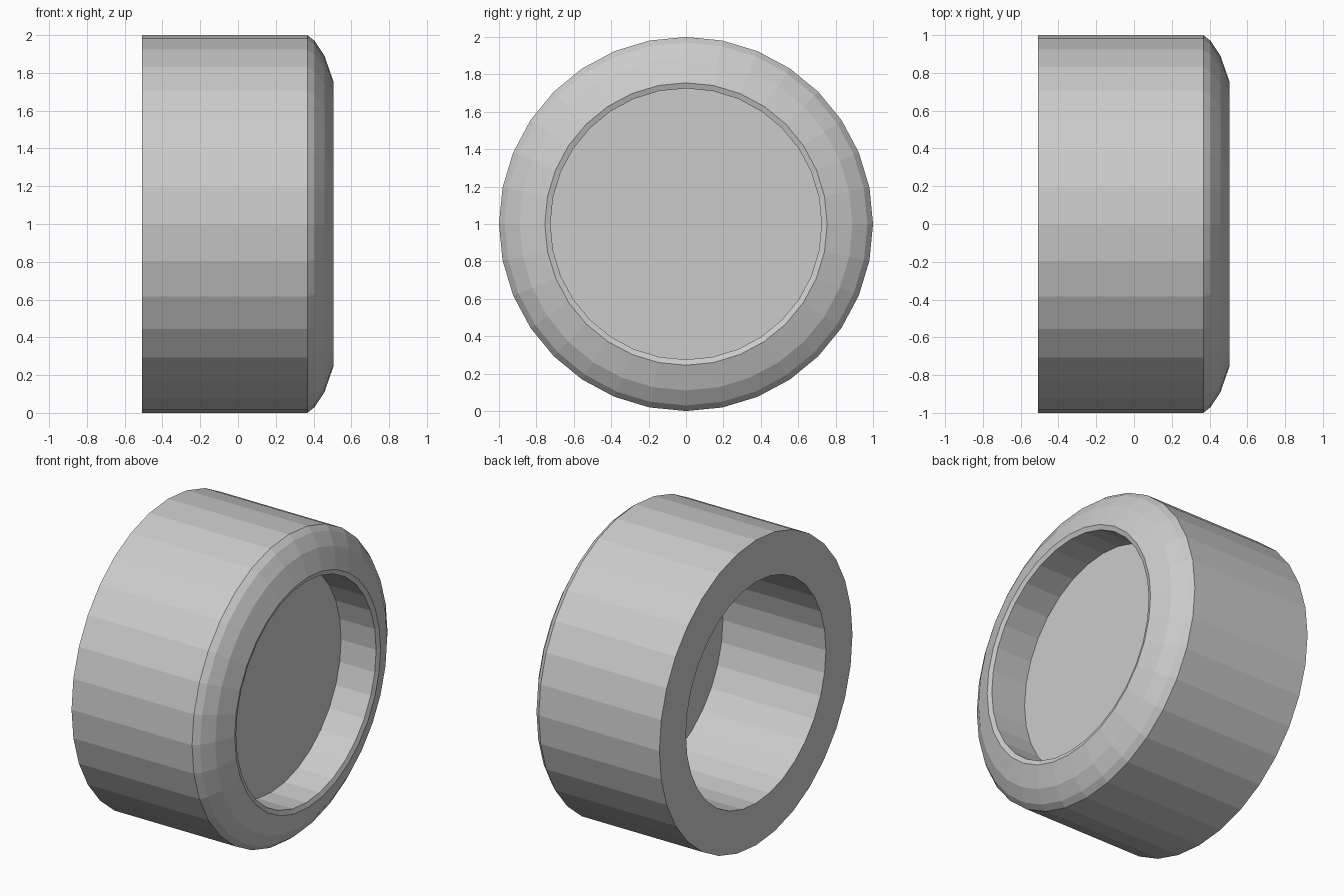
import bpy
import bmesh
from math import cos, sin, pi

if "Cube" in bpy.data.objects:
    bpy.data.objects.remove(bpy.data.objects["Cube"])

SIDES = 32
CENTRE_Z = 1.0


def ring(bm, x, r):
    return [bm.verts.new((x, r * cos(2 * pi * i / SIDES),
                          CENTRE_Z + r * sin(2 * pi * i / SIDES)))
            for i in range(SIDES)]


def finish(bm, name):
    mesh = bpy.data.meshes.new(name)
    bm.to_mesh(mesh)
    bm.free()
    obj = bpy.data.objects.new(name, mesh)
    bpy.context.collection.objects.link(obj)
    return obj


# Ring body: closed (x, radius) profile swept round the x axis
profile = [(-0.507, 0.725), (-0.507, 1.0), (0.367, 1.0), (0.405, 0.97),
           (0.458, 0.89), (0.505, 0.755), (0.494, 0.725)]
bm = bmesh.new()
rings = [ring(bm, x, r) for x, r in profile]
for k, a in enumerate(rings):
    b = rings[(k + 1) % len(rings)]
    for i in range(SIDES):
        j = (i + 1) % SIDES
        bm.faces.new((a[i], a[j], b[j], b[i]))
bmesh.ops.recalc_face_normals(bm, faces=bm.faces)
finish(bm, "ring_body")

# Thin disc closing the bore, recessed behind the rounded rim
bm = bmesh.new()
bm.faces.new(ring(bm, 0.24, 0.725))
finish(bm, "recessed_disc")
